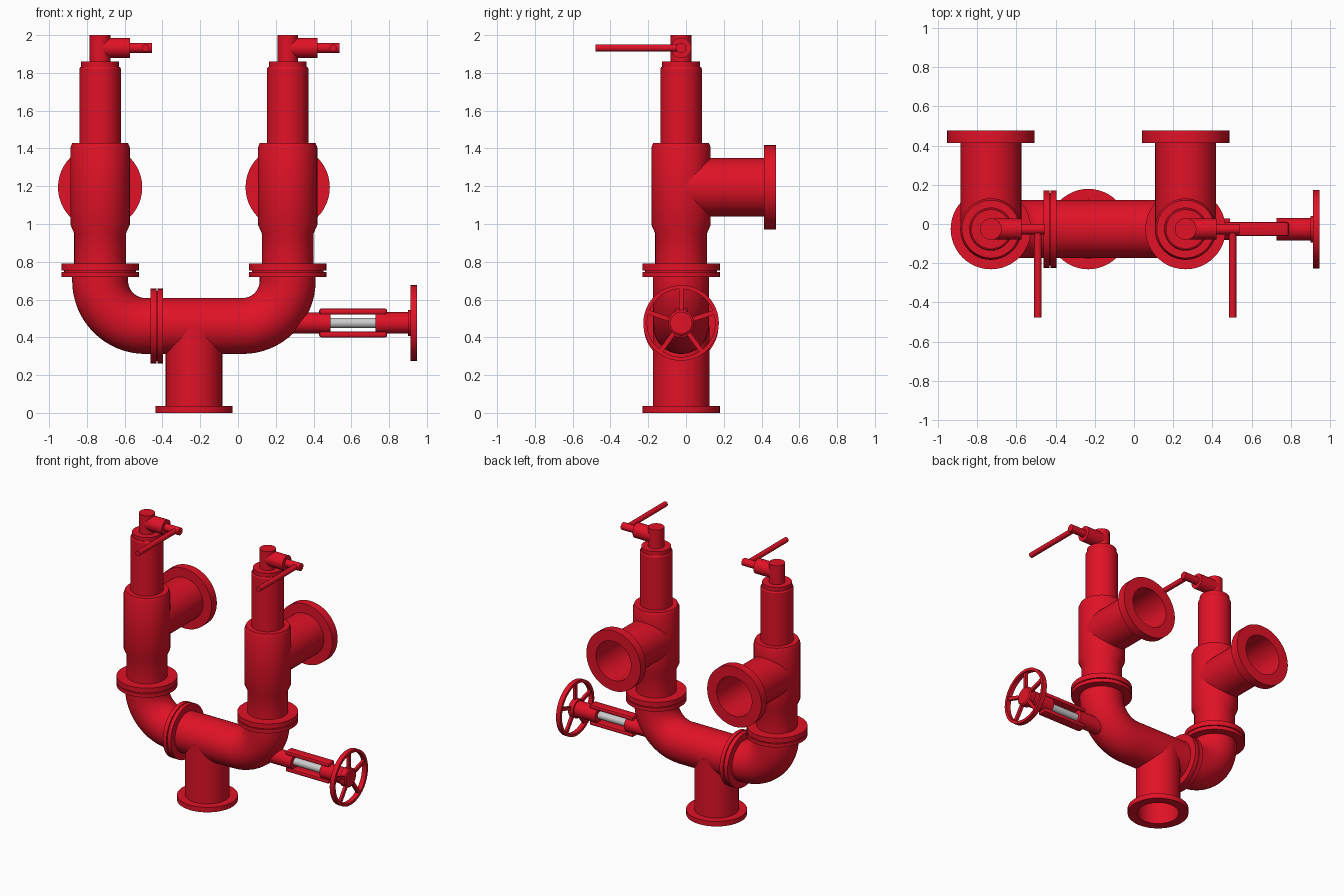
import bpy, bmesh, math
from mathutils import Vector, Matrix

if "Cube" in bpy.data.objects:
    bpy.data.objects.remove(bpy.data.objects["Cube"])

Y0 = -0.026            # depth of the shared pipe plane
ZR = 0.46              # height of the horizontal run
XL, XR, XT = -0.73, 0.263, -0.233   # left riser, right riser, inlet
SEG = 48

red = bpy.data.materials.new("red_paint")
red.diffuse_color = (0.75, 0.006, 0.02, 1)
red.use_nodes = True
red.node_tree.nodes["Principled BSDF"].inputs["Base Color"].default_value = red.diffuse_color
grey = bpy.data.materials.new("bare_steel")
grey.diffuse_color = (0.6, 0.6, 0.6, 1)
grey.use_nodes = True
grey.node_tree.nodes["Principled BSDF"].inputs["Base Color"].default_value = grey.diffuse_color


def finish(name, bm, mat=red):
    bmesh.ops.recalc_face_normals(bm, faces=bm.faces)
    me = bpy.data.meshes.new(name)
    bm.to_mesh(me)
    bm.free()
    ob = bpy.data.objects.new(name, me)
    bpy.context.collection.objects.link(ob)
    me.materials.append(mat)
    smooth(ob)
    return ob


def activate(ob):
    bpy.ops.object.select_all(action='DESELECT')
    ob.select_set(True)
    bpy.context.view_layer.objects.active = ob


def smooth(ob):
    activate(ob)
    bpy.ops.object.shade_smooth_by_angle(angle=math.radians(30))


def skin(name, rings, mat=red, closed=False):
    """Bridge a list of rings of points, capping both ends unless closed."""
    bm = bmesh.new()
    vs = [[bm.verts.new(p) for p in r] for r in rings]
    n = len(vs[0])
    pairs = list(zip(vs, vs[1:])) + ([(vs[-1], vs[0])] if closed else [])
    for a, b in pairs:
        for i in range(n):
            bm.faces.new((a[i], a[(i + 1) % n], b[(i + 1) % n], b[i]))
    if not closed:
        bm.faces.new(vs[0])
        bm.faces.new(vs[-1])
    return finish(name, bm, mat)


def lathe(name, profile, origin, axis='Z', mat=red, seg=SEG, closed=False):
    """Revolve (radius, distance) points about an axis through origin."""
    q = Vector({'X': (1, 0, 0), 'Y': (0, 1, 0), 'Z': (0, 0, 1)}[axis]).to_track_quat('Z', 'Y')
    o = Vector(origin)
    ang = [2 * math.pi * i / seg for i in range(seg)]
    rings = [[o + q @ Vector((r * math.cos(a), r * math.sin(a), h)) for a in ang]
             for r, h in profile]
    return skin(name, rings, mat, closed)


def cyl(name, r, a, b, origin, axis='Z', mat=red, seg=SEG):
    return lathe(name, [(r, a), (r, b)], origin, axis, mat, seg)


def sweep(name, path, r):
    """Round pipe along (x, z, heading) stations in the pipe plane."""
    rings = []
    for x, z, t in path:
        n = Vector((-math.sin(t), 0, math.cos(t)))
        rings.append([Vector((x, Y0, z)) + r * (math.cos(a) * n + math.sin(a) * Vector((0, 1, 0)))
                      for a in (2 * math.pi * i / SEG for i in range(SEG))])
    return skin(name, rings)


def cut(obs, r, a, b, origin, axis):
    """Bore a round hole through several parts."""
    c = cyl("bore_cutter", r, a, b, origin, axis)
    c.hide_render = True
    for ob in obs:
        m = ob.modifiers.new("bore", 'BOOLEAN')
        m.operation, m.solver, m.object = 'DIFFERENCE', 'EXACT', c
        activate(ob)
        bpy.ops.object.modifier_apply(modifier="bore")
        smooth(ob)
    bpy.data.objects.remove(c)


def box(name, size, centre, bevel):
    bm = bmesh.new()
    bmesh.ops.create_cube(bm, size=1, matrix=Matrix.Translation(centre) @ Matrix.Diagonal((*size, 1)))
    if bevel:
        bmesh.ops.bevel(bm, geom=bm.edges[:], offset=bevel, segments=2, affect='EDGES', profile=0.5)
    return finish(name, bm)


# elbows: right one is continuous with the horizontal run
R = 0.24


def bend(x, start, side):
    cx = x - side * R
    pts = [(start, ZR, 0 if side > 0 else math.pi)]
    for i in range(17):
        a = math.pi / 2 * i / 16
        pts.append((cx + side * R * math.sin(a), ZR + R - R * math.cos(a),
                    a if side > 0 else math.pi - a))
    return pts + [(x, 0.73, math.pi / 2)]


run = sweep("tee_run_and_right_elbow", bend(XR, -0.42, 1), 0.148)
sweep("left_elbow", bend(XL, -0.44, -1), 0.148)

# flange pair joining left elbow to the run
for nm, a, b in (("elbow", -0.462, -0.431), ("run", -0.425, -0.396)):
    cyl(nm + "_flange", 0.198, a, b, (0, Y0, ZR), 'X')
cyl("run_gasket", 0.185, -0.435, -0.42, (0, Y0, ZR), 'X')

# inlet with open bottom flange
inlet = lathe("inlet_pipe", [(0.205, 0), (0.205, 0.037), (0.15, 0.037), (0.15, ZR)], (XT, Y0, 0))
cut([inlet, run], 0.14, -0.1, ZR + 0.04, (XT, Y0, 0), 'Z')

# two identical relief valves
for side, x in (("left", XL), ("right", XR)):
    o = (x, Y0, 0)
    cyl(side + "_elbow_top_flange", 0.205, 0.72, 0.747, o)
    cyl(side + "_gasket", 0.19, 0.74, 0.76, o)
    body = lathe(side + "_valve_body", [(0.205, 0.753), (0.205, 0.79), (0.137, 0.79), (0.137, 0.95),
                 (0.157, 0.995), (0.157, 1.405), (0.147, 1.43), (0.11, 1.43), (0.11, 1.822),
                 (0.104, 1.832), (0.1, 1.832), (0.1, 1.86), (0.055, 1.86), (0.055, 2.0)], o)
    outlet = lathe(side + "_outlet", [(0.155, Y0), (0.155, 0.413), (0.223, 0.413), (0.223, 0.476)],
                   (x, 0, 1.194), 'Y')
    cut([body, outlet], 0.145, Y0 - 0.04, 0.6, (x, 0, 1.194), 'Y')
    # lifting lever on top
    lathe(side + "_lever_pivot", [(0.054, 0), (0.054, 0.157), (0.027, 0.157), (0.027, 0.274)],
          (x, Y0, 1.932), 'X', seg=32)
    cyl(side + "_lever", 0.019, -0.478, Y0, (x + 0.24, 0, 1.932), 'Y', seg=24)

# changeover stem, yoke and screw
ZW = 0.476
w = (0, Y0, ZW)
cyl("stem_housing", 0.055, 0.25, 0.49, w, 'X')
cyl("stem_outer_sleeve", 0.057, 0.727, 0.91, w, 'X')
cyl("screw", 0.027, 0.48, 0.74, w, 'X', grey, 24)
for nm, s in (("upper", 1), ("lower", -1)):
    box(nm + "_yoke_bar", (0.36, 0.072, 0.032), (0.61, Y0, ZW + s * 0.061), 0.012)

# handwheel with five spokes
lathe("handwheel_rim", [(0.2, 0.912), (0.2, 0.947), (0.18, 0.947), (0.18, 0.912)], w, 'X', closed=True)
lathe("handwheel_hub", [(0.068, 0.9), (0.068, 0.94), (0.058, 0.947)], w, 'X')
for k in range(5):
    s = box("handwheel_spoke_%d" % (k + 1), (0.02, 0.024, 0.15), (0, 0, 0.115), 0)
    s.matrix_world = Matrix.Translation((0.93, Y0, ZW)) @ Matrix.Rotation(k * math.tau / 5, 4, 'X')
